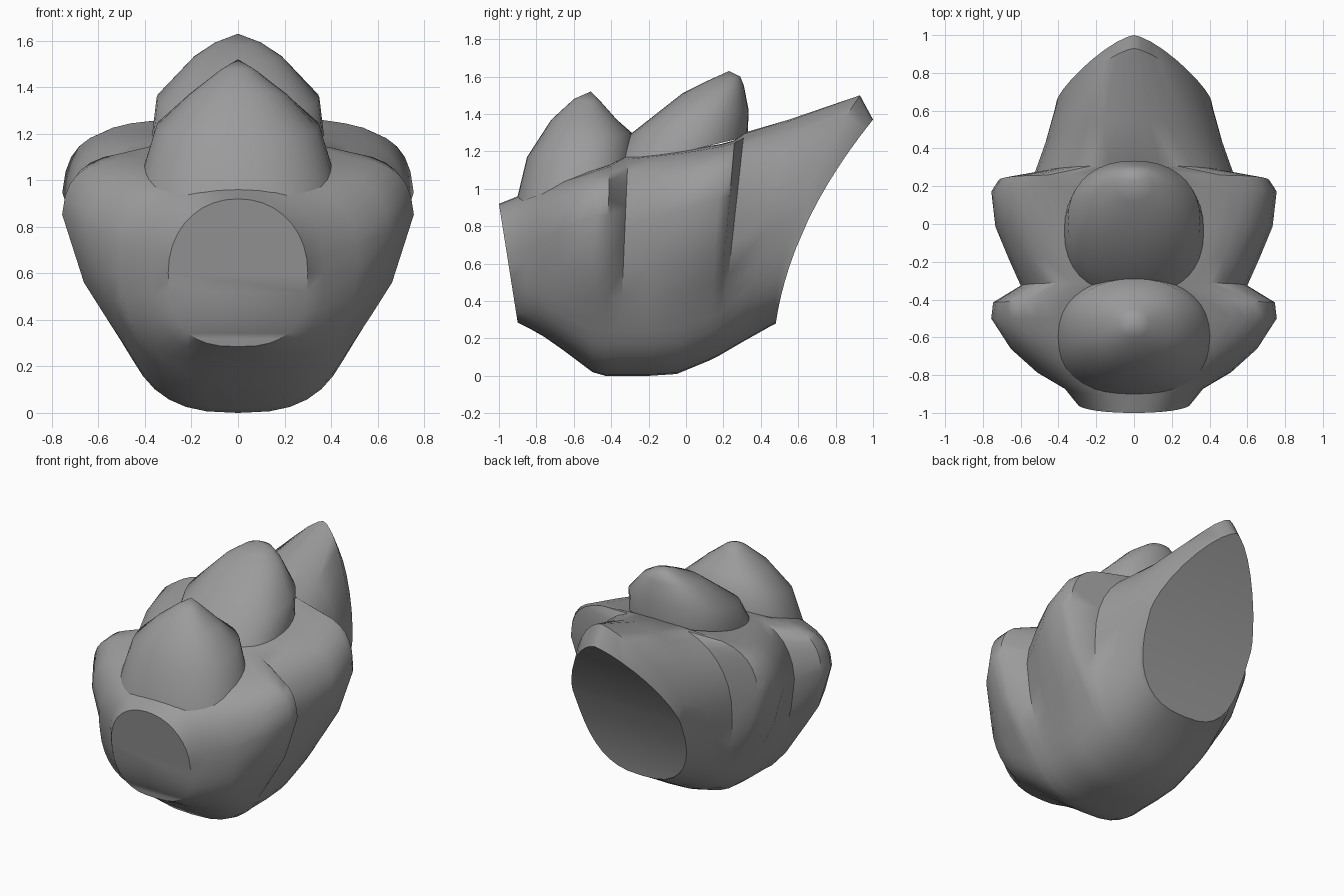
import bpy, bmesh
from math import sin, cos, pi, radians

cube = bpy.data.objects.get("Cube")
if cube:
    bpy.data.objects.remove(cube, do_unlink=True)

grey = bpy.data.materials.new("stone grey")
grey.use_nodes = True
grey.diffuse_color = (0.33, 0.33, 0.33, 1)
grey.node_tree.nodes["Principled BSDF"].inputs["Base Color"].default_value = (0.33, 0.33, 0.33, 1)


def spow(v, p):
    return (1 if v >= 0 else -1) * abs(v) ** p


def smoothstep(lo, hi, v):
    t = min(1, max(0, (v - lo) / (hi - lo)))
    return t * t * (3 - 2 * t)


def fill(bm, ring):
    """Close a ring with strips running from side to side."""
    q = len(ring) // 4
    for i in range(-q, q):
        corners = ring[i], ring[i + 1], ring[2 * q - i - 1], ring[(2 * q - i) % (4 * q)]
        bm.faces.new(list(dict.fromkeys(corners)))


def loft(name, sections, core=1, low_power=0.9, sides=36, bend=0):
    """Skin oval rings: (y0, z0, y1, z1, half_width, power of the upper half).
    Widths beyond the core swell only on the upper part of the ring."""
    bm = bmesh.new()
    rings = []
    for k, (y0, z0, y1, z1, width, power) in enumerate(sections):
        ring = []
        for i in range(sides):
            a = 2 * pi * i / sides
            p = power if i < sides / 2 else low_power
            s = spow(sin(a), p)
            base = min(width, core)
            w = base + (width - base) * smoothstep(-0.7, 0.5, s)
            y = (y0 + y1) / 2 + s * (y1 - y0) / 2
            if k >= len(sections) - 2:
                y -= bend * (1 - s * s)
            z = (z0 + z1) / 2 + s * (z1 - z0) / 2
            ring.append(bm.verts.new((w * spow(cos(a), p), y, z)))
        rings.append(ring)
    for a, b in zip(rings, rings[1:]):
        for i in range(sides):
            j = (i + 1) % sides
            bm.faces.new((a[i], a[j], b[j], b[i]))
    fill(bm, rings[0])
    fill(bm, rings[-1])
    bmesh.ops.remove_doubles(bm, verts=bm.verts, dist=0.0005)
    bmesh.ops.recalc_face_normals(bm, faces=bm.faces)
    mesh = bpy.data.meshes.new(name)
    bm.to_mesh(mesh)
    bm.free()
    mesh.materials.append(grey)
    obj = bpy.data.objects.new(name, mesh)
    bpy.context.collection.objects.link(obj)
    bpy.ops.object.select_all(action="DESELECT")
    obj.select_set(True)
    bpy.context.view_layer.objects.active = obj
    bpy.ops.object.shade_smooth_by_angle(angle=radians(48))


# Body: front disc, two pairs of swelling side scales, leaf-shaped rear face
loft("body", [
    (-0.9, 0.285, -1.0, 0.92, 0.3, 0.95),
    (-0.83, 0.25, -0.9, 0.96, 0.37, 0.85),
    (-0.76, 0.21, -0.8, 1.0, 0.52, 0.7),
    (-0.66, 0.14, -0.66, 1.05, 0.66, 0.5),
    (-0.5, 0.02, -0.5, 1.1, 0.76, 0.35),
    (-0.43, 0.0, -0.41, 1.13, 0.75, 0.38),
    (-0.36, 0.0, -0.31, 1.18, 0.61, 0.6),
    (-0.2, 0.0, -0.18, 1.19, 0.67, 0.5),
    (-0.05, 0.01, 0.0, 1.21, 0.74, 0.45),
    (0.12, 0.08, 0.19, 1.24, 0.76, 0.4),
    (0.16, 0.1, 0.26, 1.26, 0.72, 0.42),
    (0.18, 0.11, 0.31, 1.3, 0.54, 0.8),
    (0.3, 0.18, 0.55, 1.37, 0.47, 1.0),
    (0.46, 0.27, 0.93, 1.5, 0.42, 1.4),
    (0.48, 0.28, 1.0, 1.37, 0.41, 1.4),
], core=0.5, low_power=0.75, bend=0.09)

# Pointed scales along the top
loft("front_top_scale", [
    (-0.91, 0.92, -0.28, 1.15, 0.41, 0.9),
    (-0.85, 1.17, -0.29, 1.3, 0.35, 0.9),
    (-0.72, 1.37, -0.37, 1.37, 0.21, 0.9),
    (-0.6, 1.48, -0.45, 1.46, 0.08, 0.9),
    (-0.51, 1.52, -0.51, 1.52, 0, 1),
])
loft("rear_top_scale", [
    (-0.42, 1.1, 0.33, 1.28, 0.37, 0.9),
    (-0.3, 1.29, 0.335, 1.42, 0.35, 0.9),
    (-0.02, 1.51, 0.31, 1.55, 0.19, 0.9),
    (0.12, 1.58, 0.29, 1.6, 0.1, 0.9),
    (0.23, 1.63, 0.23, 1.63, 0, 1),
])
